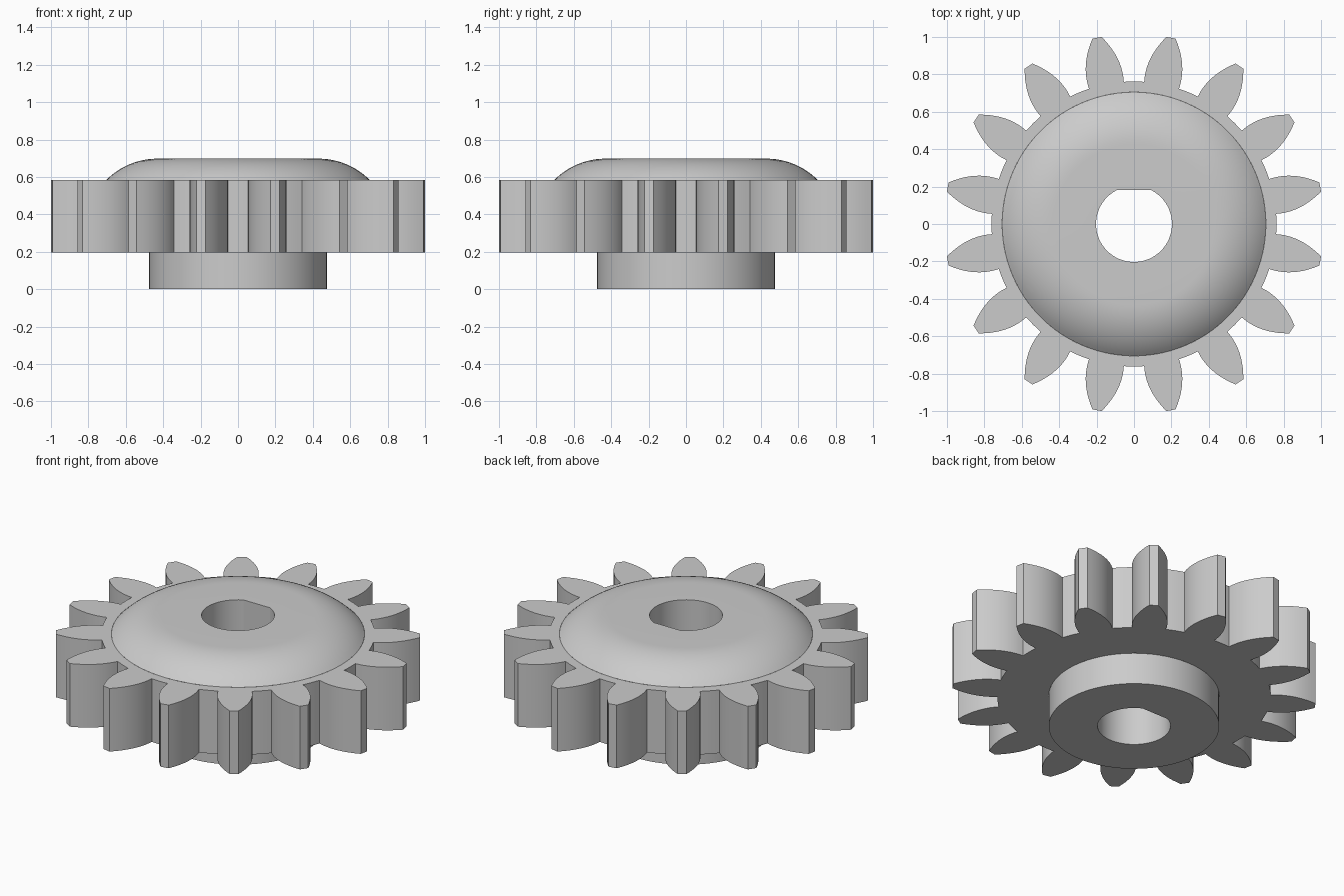
import bpy
import bmesh
from math import sin, cos, asin, atan2, hypot, pi, radians

cube = bpy.data.objects.get("Cube")
if cube:
    bpy.data.objects.remove(cube, do_unlink=True)

TEETH = 16
BORE_R, FLAT_ANGLE = 0.203, radians(63.75)
HUB_R, DOME_R, DOME_FLAT_R = 0.475, 0.705, 0.43
Z_GEAR, Z_RIM, Z_TOP = 0.195, 0.583, 0.698
ROOT, TIP = 0.756, 1.015

grey = bpy.data.materials.new("light grey")
grey.use_nodes = True
colour = (0.6, 0.6, 0.6, 1)
grey.diffuse_color = colour
grey.node_tree.nodes["Principled BSDF"].inputs["Base Color"].default_value = colour


def circle(angles, r, z):
    return [(r * cos(a), r * sin(a), z) for a in angles]


def bore(angles, z):
    """D-shaped hole: a circle with a flat on the back side."""
    flat = BORE_R * sin(FLAT_ANGLE)
    radius = lambda a: min(BORE_R, flat / sin(a)) if sin(a) > 0.5 else BORE_R
    return [(radius(a) * cos(a), radius(a) * sin(a), z) for a in angles]


def loft(name, rings):
    """Join successive rings of equal length with quads."""
    bm = bmesh.new()
    loops = [[bm.verts.new(p) for p in ring] for ring in rings]
    for low, high in zip(loops, loops[1:]):
        for i in range(len(low)):
            j = (i + 1) % len(low)
            bm.faces.new((low[i], low[j], high[j], high[i]))
    mesh = bpy.data.meshes.new(name)
    bm.to_mesh(mesh)
    bm.free()
    mesh.materials.append(grey)
    obj = bpy.data.objects.new(name, mesh)
    bpy.context.collection.objects.link(obj)
    bpy.ops.object.select_all(action="DESELECT")
    obj.select_set(True)
    bpy.context.view_layer.objects.active = obj
    bpy.ops.object.shade_smooth_by_angle(angle=radians(25))
    return obj


# Polar outline of the gear: bulged flanks, flat tips, round roots
def half_width(r):
    return 0.098 - 1.58 * (r - 0.8) ** 2


STEPS = 10
flank = [ROOT + (TIP - ROOT) * i / STEPS for i in range(STEPS + 1)]
tooth = [(atan2(-half_width(r), r), hypot(r, half_width(r))) for r in flank]
tooth += [(-a, r) for a, r in reversed(tooth)]
start, root_r = tooth[-1]
gap = 2 * pi / TEETH - 2 * start
tooth += [(start + gap * k / 4, root_r) for k in (1, 2, 3)]
outline = [(a + (n + 0.5) * 2 * pi / TEETH, r) for n in range(TEETH) for a, r in tooth]
gear_angles = [a for a, r in outline]


def toothed(z):
    return [(r * cos(a), r * sin(a), z) for a, r in outline]


loft("gear_teeth", [circle(gear_angles, HUB_R, Z_GEAR), toothed(Z_GEAR),
                    toothed(Z_RIM), circle(gear_angles, DOME_R, Z_RIM)])

# Lower hub with the bore wall running through the whole gear
round_angles = [2 * pi * i / 96 for i in range(96)]
loft("hub_and_bore", [bore(round_angles, Z_TOP), bore(round_angles, 0),
                      circle(round_angles, HUB_R, 0), circle(round_angles, HUB_R, Z_GEAR)])

# Domed cap: circular arc running tangent into a flat top
run, drop = DOME_R - DOME_FLAT_R, Z_TOP - Z_RIM
arc_r = (run ** 2 + drop ** 2) / (2 * drop)
sweep = asin(run / arc_r)
dome = []
for i in range(13):
    a = sweep * (1 - i / 12)
    dome.append(circle(round_angles, DOME_FLAT_R + arc_r * sin(a), Z_TOP - arc_r * (1 - cos(a))))
loft("domed_cap", dome + [bore(round_angles, Z_TOP)])
